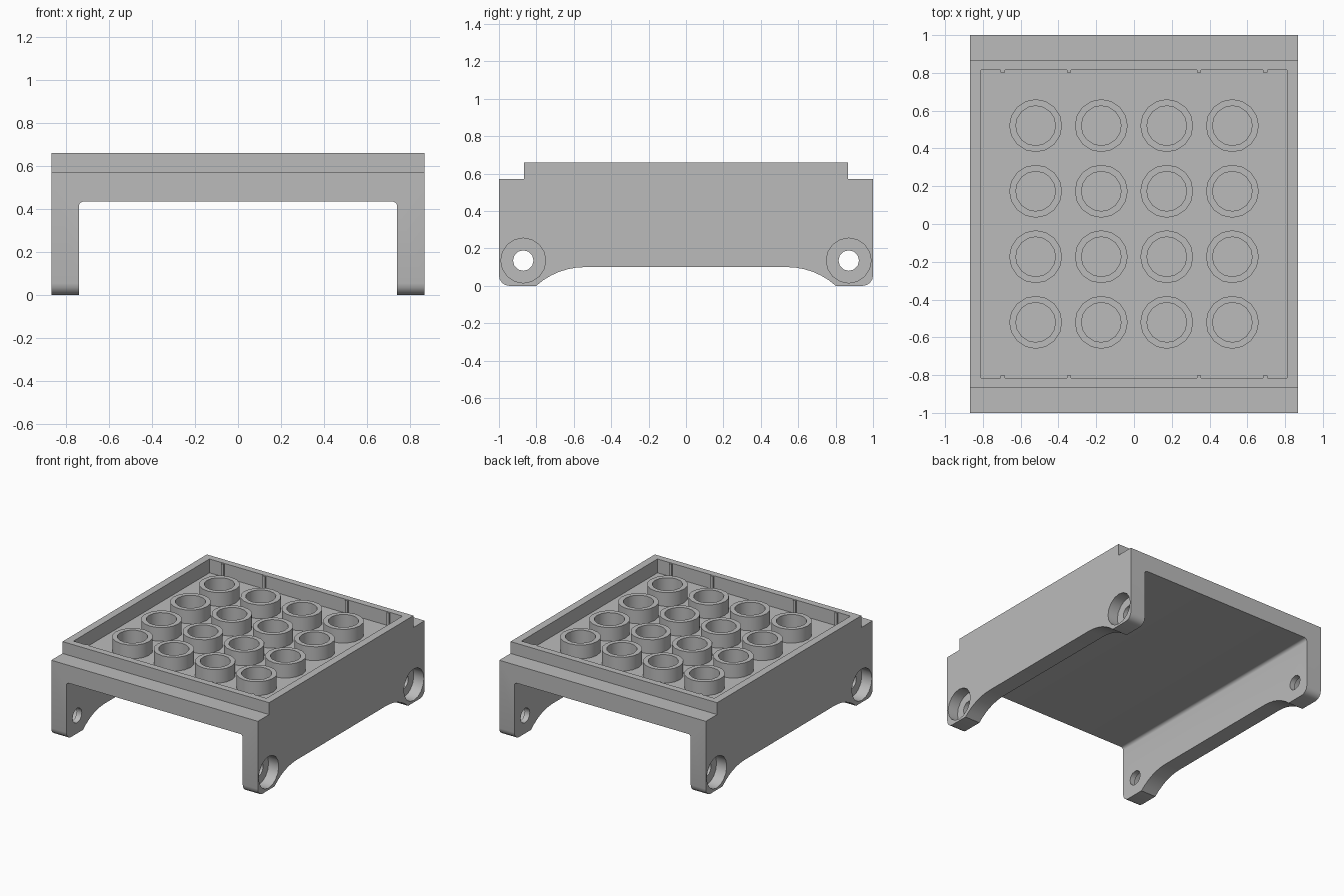
import bpy, bmesh, math
from math import sin, cos, pi, radians
from mathutils import Matrix

cube = bpy.data.objects.get("Cube")
if cube:
    bpy.data.objects.remove(cube, do_unlink=True)

grey = bpy.data.materials.new("light grey plastic")
grey.use_nodes = True
GREY = (0.5, 0.5, 0.5, 1)
grey.diffuse_color = GREY
grey.node_tree.nodes["Principled BSDF"].inputs["Base Color"].default_value = GREY


def finish(name, bm):
    bmesh.ops.recalc_face_normals(bm, faces=bm.faces)
    mesh = bpy.data.meshes.new(name)
    bm.to_mesh(mesh)
    bm.free()
    mesh.materials.append(grey)
    obj = bpy.data.objects.new(name, mesh)
    bpy.context.collection.objects.link(obj)
    return obj


def prism(name, points, start, vector):
    """Extrude a closed outline; start maps a 2D point to 3D."""
    bm = bmesh.new()
    face = bm.faces.new([bm.verts.new(start(*p)) for p in points])
    new = bmesh.ops.extrude_face_region(bm, geom=[face])["geom"]
    bmesh.ops.translate(bm, vec=vector, verts=[v for v in new if isinstance(v, bmesh.types.BMVert)])
    return finish(name, bm)


def add_box(bm, size, centre):
    m = Matrix.Translation(centre) @ Matrix.Diagonal((*size, 1))
    bmesh.ops.create_cube(bm, size=1, matrix=m)


def arc(cx, cz, r, a0, a1, steps):
    angles = [radians(a0 + (a1 - a0) * i / steps) for i in range(steps + 1)]
    return [(cx + r * cos(a), cz + r * sin(a)) for a in angles]


def mirrored(half):
    return half + [(-u, v) for u, v in reversed(half)]


def cut(obj, cutter):
    mod = obj.modifiers.new("cut", "BOOLEAN")
    mod.operation = "DIFFERENCE"
    mod.solver = "EXACT"
    mod.object = cutter
    bpy.context.view_layer.objects.active = obj
    bpy.ops.object.modifier_apply(modifier=mod.name)
    bpy.data.objects.remove(cutter, do_unlink=True)


def smooth(obj, angle=32):
    bpy.ops.object.select_all(action="DESELECT")
    obj.select_set(True)
    bpy.context.view_layer.objects.active = obj
    bpy.ops.object.shade_smooth_by_angle(angle=radians(angle))


# Body: side outline with stepped ends, rounded feet and arched lower edge
half = [(0.865, 0.66), (0.865, 0.57), (1, 0.57)]
half += arc(0.945, 0.055, 0.055, 0, -90, 4) + [(0.82, 0)]
half += arc(0.54, -0.29, 0.39, 48, 90, 6)
body = prism("body", mirrored(half), lambda y, z: (-0.867, y, z), (1.734, 0, 0))

# Tunnel underneath with small rounded top corners
tunnel = mirrored([(0.74, -0.2)] + arc(0.717, 0.412, 0.023, 0, 90, 4))
cut(body, prism("tunnel_cutter", tunnel, lambda x, z: (x, -1.2, z), (0, 2.4, 0)))

# Shallow tray in the top
FLOOR = 0.555
bm = bmesh.new()
add_box(bm, (1.62, 1.63, 0.4), (0, 0, FLOOR + 0.2))
cut(body, finish("tray_cutter", bm))

# Stepped round holes through the feet
for radius, depth, sides in ((0.12, 0.085, 16), (0.055, 0.3, 12)):
    for sx in (-1, 1):
        for sy in (-1, 1):
            ring = arc(sy * 0.87, 0.135, radius, 0, 360, sides)[:-1]
            cut(body, prism("hole_cutter", ring, lambda y, z: (sx * (0.867 - depth), y, z),
                            (sx * (depth + 0.1), 0, 0)))
smooth(body)

# Grid of hollow round studs standing on the tray floor
SIDES = 16
bm = bmesh.new()
for i in range(4):
    for j in range(4):
        cx, cy = (i - 1.5) * 0.347, (j - 1.5) * 0.347
        loops = []
        for r, z in ((0.14, FLOOR), (0.14, 0.659), (0.105, 0.659), (0.105, FLOOR)):
            loops.append([bm.verts.new((x, y, z)) for x, y in arc(cx, cy, r, 0, 360, SIDES)[:-1]])
        for a in range(4):
            lo, hi = loops[a], loops[(a + 1) % 4]
            for k in range(SIDES):
                n = (k + 1) % SIDES
                bm.faces.new((lo[k], lo[n], hi[n], hi[k]))
smooth(finish("studs", bm))

# Thin ribs on the front and back tray walls
bm = bmesh.new()
for x in (-0.695, -0.345, 0.345, 0.695):
    for sy in (-1, 1):
        add_box(bm, (0.022, 0.014, 0.66 - FLOOR - 0.002), (x, sy * 0.81, (0.658 + FLOOR) / 2))
finish("tray_ribs", bm)
